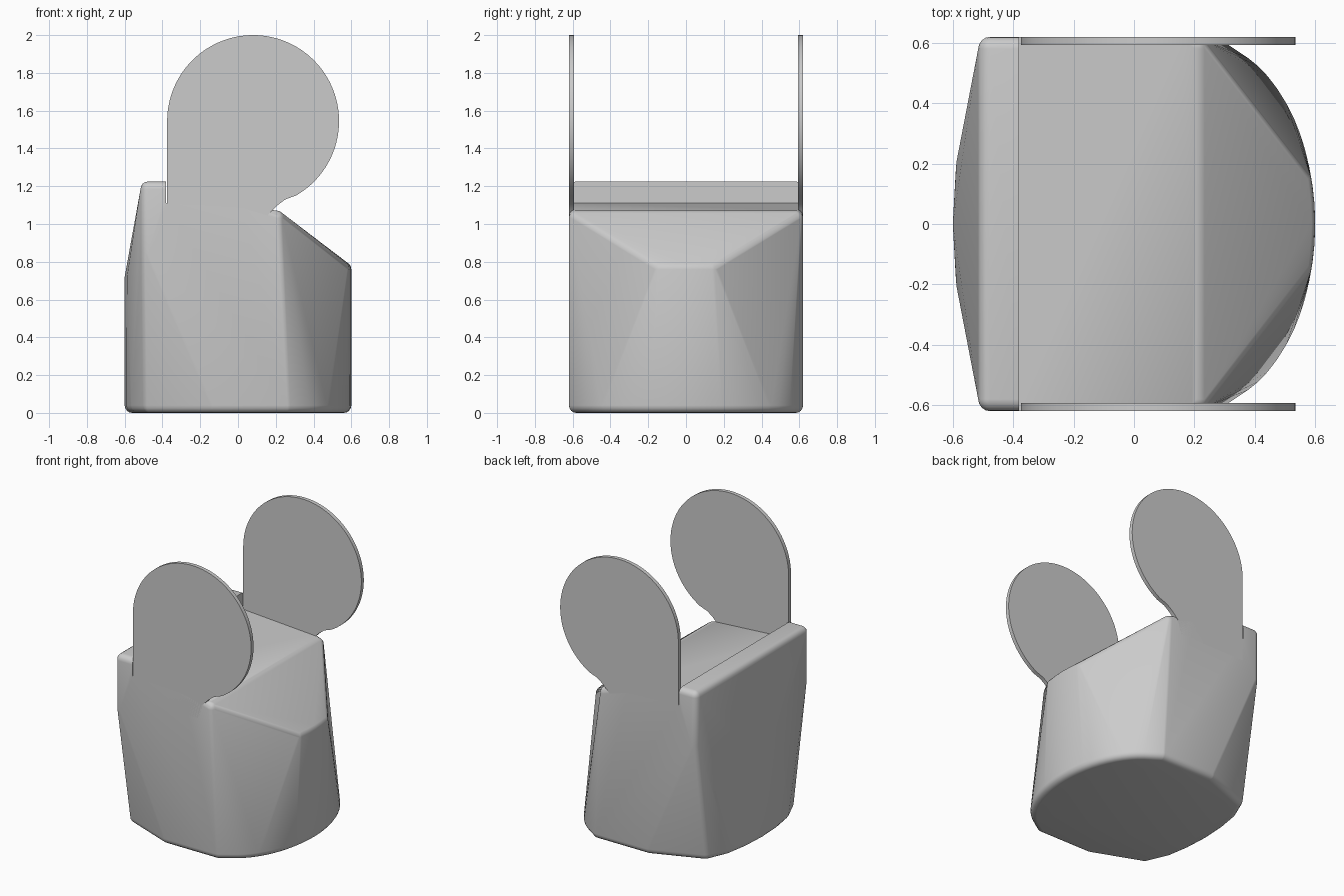
import bpy, bmesh
from math import sin, cos, pi, radians

if "Cube" in bpy.data.objects:
    bpy.data.objects.remove(bpy.data.objects["Cube"])

grey = bpy.data.materials.new("plain grey")
grey.use_nodes = True
colour = (0.6, 0.6, 0.6, 1)
grey.diffuse_color = colour
grey.node_tree.nodes["Principled BSDF"].inputs["Base Color"].default_value = colour

HALF_X, HALF_Y, ROUND = 0.6, 0.62, 0.04


def add_object(name, bm):
    bmesh.ops.recalc_face_normals(bm, faces=bm.faces)
    mesh = bpy.data.meshes.new(name)
    bm.to_mesh(mesh)
    bm.free()
    mesh.materials.append(grey)
    obj = bpy.data.objects.new(name, mesh)
    bpy.context.collection.objects.link(obj)
    return obj


def select_only(obj):
    bpy.ops.object.select_all(action='DESELECT')
    obj.select_set(True)
    bpy.context.view_layer.objects.active = obj


def prism(name, profile, y0, y1):
    """Extrude an x-z outline from y0 to y1."""
    bm = bmesh.new()
    face = bm.faces.new([bm.verts.new((x, y0, z)) for x, z in profile])
    new = bmesh.ops.extrude_face_region(bm, geom=[face])["geom"]
    verts = [v for v in new if isinstance(v, bmesh.types.BMVert)]
    bmesh.ops.translate(bm, verts=verts, vec=(0, y1 - y0, 0))
    return add_object(name, bm)


def nose(angle):
    """Point on the bulging +x end of the footprint."""
    return 0.22 + 0.38 * cos(angle), 0.61 * sin(angle)


# Key points of the body; each is mirrored in y and gets a rounding ball
base = [(-0.6, 0), (-0.59, 0.18), (-0.565, 0.33), (-0.5, 0.48), (-0.14, 0.62), (0.28, 0.62)]
base += [nose(radians(a)) for a in range(0, 80, 6)]
points = [(x, y, ROUND) for x, y in base]
points += [(*nose(radians(a)), 0.8 - ROUND) for a in (0, 7, 14)]
points += [(-0.6, 0, 0.72), (-0.587, 0.22, 0.72), (-0.51, 0.62, 0.85),
           (-0.51, 0.62, 1.225 - ROUND), (-0.34, 0.62, 1.225 - ROUND),
           (0.22, 0.62, 1.07 - ROUND)]

# Body: hull around the balls gives flat facets with soft edges
bm = bmesh.new()
for x, y, z in points:
    for side in ((1, -1) if y > 0 else (1,)):
        cx = x * (1 - ROUND / HALF_X)
        cy = side * y * (1 - ROUND / HALF_Y)
        for ring in range(-4, 5):
            tilt = ring * pi / 8
            for k in range(16 if abs(ring) < 4 else 1):
                a = k * pi / 8
                bm.verts.new((cx + ROUND * cos(tilt) * cos(a),
                              cy + ROUND * cos(tilt) * sin(a),
                              z + ROUND * sin(tilt)))
hull = bmesh.ops.convex_hull(bm, input=bm.verts)
loose = {v for v in bm.verts if not v.link_faces}
bmesh.ops.delete(bm, geom=list(loose), context='VERTS')
bmesh.ops.dissolve_limit(bm, angle_limit=radians(0.5), verts=bm.verts, edges=bm.edges)
body = add_object("body", bm)

# Cut the sloping top deck behind the raised back ridge
cutter = prism("deck_cutter", [(-0.38, 1.11), (1, 1.02), (1, 1.6), (-0.38, 1.6)], -1, 1)
cut = body.modifiers.new("deck", 'BOOLEAN')
cut.operation, cut.solver, cut.object = 'DIFFERENCE', 'EXACT', cutter
select_only(body)
bpy.ops.object.modifier_apply(modifier=cut.name)
bpy.data.objects.remove(cutter)
bpy.ops.object.shade_smooth_by_angle(angle=radians(30))

# Round side plates rising flush from the flanks
outline = [(0.08 + 0.455 * cos(radians(a)), 1.545 + 0.455 * sin(radians(a)))
           for a in range(180, -63, -3)]
outline += [(0.25, 1.13), (0.21, 1.1), (0.16, 1.05), (0.13, 0.95), (-0.375, 0.95)]
for name, side in (("front_plate", -1), ("back_plate", 1)):
    plate = prism(name, outline, side * 0.593, side * HALF_Y)
    select_only(plate)
    bpy.ops.object.shade_smooth_by_angle(angle=radians(30))
